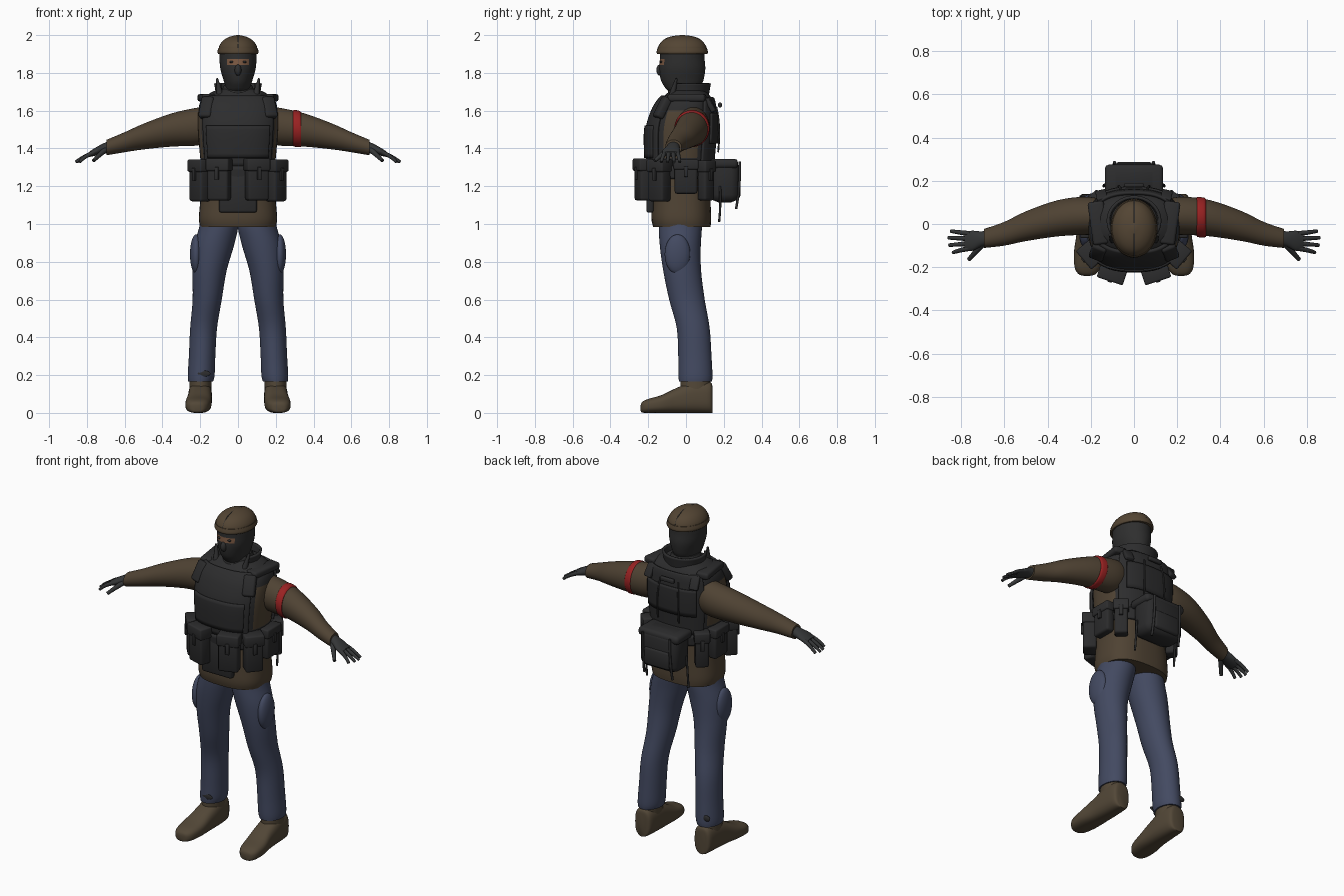
import bpy, bmesh, math
from mathutils import Vector, Matrix

default_cube = bpy.data.objects.get("Cube")
if default_cube:
    bpy.data.objects.remove(default_cube, do_unlink=True)


def make_material(name, red, green, blue):
    material = bpy.data.materials.new(name)
    material.use_nodes = True
    colour = (red, green, blue, 1)
    material.diffuse_color = colour
    material.node_tree.nodes["Principled BSDF"].inputs["Base Color"].default_value = colour
    return material


denim = make_material("denim blue", .056, .068, .12)
brown = make_material("jacket brown", .078, .055, .033)
cap_brown = make_material("cap brown", .088, .06, .034)
boot_brown = make_material("boot brown", .085, .063, .038)
black = make_material("vest black", .026, .026, .027)
pouch_black = make_material("pouch black", .024, .024, .025)
mask_grey = make_material("mask grey", .028, .028, .028)
glove_grey = make_material("glove grey", .034, .036, .037)
red = make_material("armband red", .32, .016, .016)
skin = make_material("skin", .2, .1, .055)


def finish(name, bm, materials, paint=None, sharp=40):
    """Turn a bmesh into a shaded object, painting faces by a rule."""
    mesh = bpy.data.meshes.new(name)
    bmesh.ops.recalc_face_normals(bm, faces=bm.faces)
    bm.normal_update()
    for face in bm.faces:
        face.smooth = True
        if paint and paint(face.calc_center_median(), face.normal):
            face.material_index = 1
    bm.to_mesh(mesh)
    bm.free()
    mesh.set_sharp_from_angle(angle=math.radians(sharp))
    for material in materials:
        mesh.materials.append(material)
    obj = bpy.data.objects.new(name, mesh)
    bpy.context.collection.objects.link(obj)
    return obj


def spline(rings, steps):
    """Smoothly interpolate the given sections."""
    rows = [Vector(r) for r in rings]
    rows = [rows[0]] + rows + [rows[-1]]
    result = []
    for a, b, c, d in zip(rows, rows[1:], rows[2:], rows[3:]):
        for i in range(steps):
            t = i / steps
            result.append(b + (c - a) * t / 2 + (a * 2 - b * 5 + c * 4 - d) * t * t / 2
                          + (b * 3 - a - c * 3 + d) * t ** 3 / 2)
    return result + [rows[-1]]


def loft(name, rings, materials, axis="z", side=1, power=2, steps=4, arc=None,
         thickness=.014, paint=None, sides=40):
    """Skin sections (position, centre, centre, radius, radius) along an axis."""
    bm = bmesh.new()
    start, end = arc or (0, 360)
    count = sides if arc is None else sides + 1
    rows = []
    for s, cu, cv, ru, rv in spline(rings, steps):
        row = []
        for i in range(count):
            a = math.radians(start + (end - start) * i / sides)
            c, n = math.cos(a), math.sin(a)
            u = cu + ru * math.copysign(abs(c) ** (2 / power), c)
            v = cv + rv * math.copysign(abs(n) ** (2 / power), n)
            x, y, z = {"x": (s, u, v), "y": (u, s, v), "z": (u, v, s)}[axis]
            row.append(bm.verts.new((x * side, y, max(z, 0))))
        rows.append(row)
    for low, high in zip(rows, rows[1:]):
        for i in range(sides):
            j = (i + 1) % count
            bm.faces.new((low[i], low[j], high[j], high[i]))
    if arc is None:
        bm.faces.new(rows[0])
        bm.faces.new(rows[-1])
    obj = finish(name, bm, materials, paint)
    if arc:
        solid = obj.modifiers.new("thickness", "SOLIDIFY")
        solid.thickness, solid.offset = thickness, 0
    return obj


def box(name, location, size, material, turn=0, tilt=0, bevel=.012):
    """Rounded block, tilted about x and then turned about z."""
    bm = bmesh.new()
    bmesh.ops.create_cube(bm, size=1)
    bmesh.ops.scale(bm, vec=size, verts=bm.verts)
    bmesh.ops.bevel(bm, geom=bm.edges, offset=bevel, segments=2, profile=.5, affect="EDGES")
    spin = Matrix.Rotation(math.radians(turn), 4, "Z") @ Matrix.Rotation(math.radians(tilt), 4, "X")
    bm.transform(Matrix.Translation(location) @ spin)
    return finish(name, bm, [material], sharp=50)


def ball(name, location, radii, material):
    bm = bmesh.new()
    bmesh.ops.create_uvsphere(bm, u_segments=24, v_segments=14, radius=1)
    bm.transform(Matrix.Translation(location) @ Matrix.Diagonal((*radii, 1)))
    return finish(name, bm, [material])


def tube(name, points, radius, material, taper=1):
    """Round cord through points, thinning toward its tip."""
    curve = bpy.data.curves.new(name, "CURVE")
    curve.dimensions = "3D"
    curve.bevel_depth, curve.bevel_resolution = radius, 3
    curve.use_fill_caps = True
    line = curve.splines.new("NURBS")
    line.points.add(len(points) - 1)
    line.use_endpoint_u = True
    line.order_u = 3
    for i, (point, place) in enumerate(zip(line.points, points)):
        point.co = (*place, 1)
        point.radius = 1 + (taper - 1) * i / (len(points) - 1)
    curve.materials.append(material)
    obj = bpy.data.objects.new(name, curve)
    bpy.context.collection.objects.link(obj)


def pouch(name, x, y, z, size, turn):
    """Pouch with a closing flap and a pull tab."""
    wide, deep, tall = size
    box(name, (x, y, z), size, pouch_black, turn)
    box(name + "_flap", (x, y, z + tall * .36), (wide + .012, deep + .014, tall * .3), black, turn, bevel=.008)
    out = Matrix.Rotation(math.radians(turn), 3, "Z") @ Vector((0, -deep / 2 - .006, 0))
    box(name + "_tab", (x + out.x, y + out.y, z + tall * .15), (.022, .012, tall * .3), black, turn, bevel=.003)


# Head, eye opening and cap
loft("masked_head", [(1.6, 0, .01, .085, .08), (1.68, 0, 0, .068, .075), (1.72, 0, -.017, .066, .092),
                     (1.76, 0, -.02, .076, .112), (1.82, 0, -.02, .093, .122), (1.88, 0, -.02, .098, .118),
                     (1.94, 0, -.02, .098, .118)], [mask_grey, skin], steps=8, sides=48,
     paint=lambda p, n: 1.843 < p.z < 1.873 and p.y < -.09 and abs(p.x) < .062)
ball("nose", (0, -.137, 1.815), (.018, .02, .03), mask_grey)
loft("cap_dome", [(1.91, 0, -.02, .103, .13), (1.94, 0, -.02, .1, .126), (1.97, 0, -.02, .08, .104),
                  (1.99, 0, -.02, .048, .064), (2, 0, -.02, .008, .01)], [cap_brown])
loft("cap_band", [(1.9, 0, -.02, .104, .132), (1.91, 0, -.02, .109, .136), (1.932, 0, -.02, .104, .131)], [cap_brown])
tube("cap_seam", [(0, -.15, 1.925), (0, -.135, 1.965), (0, -.075, 1.996), (0, .035, 1.996), (0, .095, 1.965),
                  (0, .11, 1.925)], .003, black)

# Jacket body and armoured vest
loft("jacket_body", [(.985, 0, -.022, .2, .152), (1.03, 0, -.025, .207, .158), (1.12, 0, -.025, .2, .155),
                     (1.3, 0, -.025, .185, .15)], [brown], power=2.6)
vest = [(1.24, 0, -.03, .188, .158), (1.35, 0, -.03, .2, .168), (1.5, 0, -.025, .212, .174),
        (1.6, 0, -.012, .21, .158), (1.66, 0, .002, .192, .135), (1.7, 0, .01, .135, .1), (1.715, 0, .01, .09, .08)]
loft("vest", vest, [black, brown], power=2.5,
     paint=lambda p, n: abs(n.x) > .88 and 1.36 < p.z < 1.6)


def vest_panel(name, low, high, half_angle, facing, gap, material):
    rows = [row for row in spline(vest, 6) if low <= row[0] <= high]
    rings = [(z, cx, cy, rx + gap, ry + gap) for z, cx, cy, rx, ry in rows]
    loft(name, rings, [material], power=2.5, steps=1, arc=(facing - half_angle, facing + half_angle))


vest_panel("front_plate", 1.3, 1.68, 52, 270, .008, black)
vest_panel("chest_pocket", 1.34, 1.53, 42, 270, .016, pouch_black)
vest_panel("back_plate", 1.3, 1.67, 55, 90, .008, black)
vest_panel("back_pocket", 1.42, 1.6, 40, 90, .018, pouch_black)
vest_panel("waist_belt_front", 1.24, 1.31, 90, 270, .014, black)
vest_panel("waist_belt_back", 1.24, 1.31, 90, 90, .014, black)
box("groin_flap", (0, -.19, 1.17), (.2, .04, .22), black)
loft("neck_scarf", [(1.65, 0, .005, .1, .1), (1.69, 0, 0, .092, .098), (1.735, 0, 0, .074, .08)], [mask_grey])
loft("collar", [(1.66, 0, .01, .11, .1), (1.7, 0, .012, .112, .105), (1.745, 0, .015, .12, .11)],
     [black], arc=(-38, 218))

# Rear pack with hanging straps
box("rear_pack", (0, .205, 1.23), (.25, .15, .23), pouch_black, bevel=.04)
box("rear_pack_lid", (0, .2, 1.32), (.27, .15, .05), black, bevel=.018)
box("rear_pack_pocket", (0, .27, 1.19), (.17, .035, .11), black, bevel=.014)
box("rear_handle", (0, .18, 1.63), (.09, .02, .025), black, bevel=.006)

for side, label in ((1, "left"), (-1, "right")):
    # Trousers and boots
    loft(label + "_trouser_leg", [(.165, .198, .05, .066, .087), (.2, .195, .05, .071, .09), (.3, .19, .047, .07, .088),
                                  (.45, .182, .038, .071, .087), (.6, .163, .005, .077, .094),
                                  (.75, .151, -.02, .09, .1), (.88, .128, -.03, .105, .108),
                                  (.98, .103, -.03, .103, .114), (1.04, .1, -.03, .095, .11)], [denim], side=side)
    ball(label + "_thigh_pocket", (.222 * side, -.045, .84), (.032, .068, .105), denim)
    loft(label + "_boot", [(.14, .2, .07, .03, .07), (.125, .2, .082, .053, .082), (.04, .2, .083, .062, .083),
                           (-.05, .203, .066, .064, .066), (-.13, .21, .047, .068, .047),
                           (-.2, .215, .037, .06, .037), (-.232, .217, .03, .04, .028),
                           (-.24, .217, .026, .015, .015)], [boot_brown], axis="y", side=side, power=2.7)
    loft(label + "_boot_cuff", [(.1, .2, .05, .058, .08), (.19, .198, .05, .058, .079)], [boot_brown], side=side)

    # Sleeve, glove and fingers
    loft(label + "_sleeve", [(.13, .03, 1.53, .08, .095), (.22, .038, 1.515, .088, .1), (.35, .027, 1.498, .084, .088),
                             (.5, -.01, 1.463, .069, .068), (.6, -.045, 1.433, .055, .053),
                             (.695, -.067, 1.405, .044, .041)], [brown], axis="x", side=side)
    loft(label + "_palm", [(.67, -.064, 1.41, .034, .033), (.71, -.07, 1.4, .036, .028), (.75, -.078, 1.385, .047, .022),
                           (.785, -.08, 1.37, .043, .015)], [glove_grey], axis="x", side=side)
    for finger, base, tip, reach in (("little", -.045, -.033, .848), ("ring", -.068, -.064, .86),
                                     ("middle", -.09, -.098, .856), ("index", -.112, -.132, .838)):
        tube(f"{label}_{finger}_finger", [(.76 * side, base, 1.38), (.81 * side, (base + tip) / 2, 1.362),
                                          (reach * side, tip, 1.328)], .0125, glove_grey, .65)
    tube(label + "_thumb", [(.7 * side, -.09, 1.395), (.73 * side, -.125, 1.37), (.765 * side, -.165, 1.335)],
         .016, glove_grey, .6)

    # Shoulder gear and collar points
    box(label + "_shoulder_pad", (.165 * side, .005, 1.668), (.075, .2, .04), black, -8 * side)
    box(label + "_shoulder_pouch", (.165 * side, -.125, 1.615), (.07, .045, .12), pouch_black, 22 * side, -28)
    box(label + "_shoulder_buckle", (.15 * side, .13, 1.63), (.05, .025, .08), pouch_black, -12 * side, 30, .006)
    tube(label + "_collar_point", [(.095 * side, -.075, 1.67), (.1 * side, -.065, 1.72), (.112 * side, -.05, 1.77)],
         .02, black, .3)

    # Belt pouches from front to back
    pouch(label + "_front_pouch", .1 * side, -.225, 1.235, (.115, .07, .22), 18 * side)
    pouch(label + "_hip_pouch", .2 * side, -.14, 1.23, (.1, .075, .22), 50 * side)
    pouch(label + "_side_pouch", .217 * side, .0, 1.25, (.12, .05, .18), 90 * side)
    pouch(label + "_back_pouch", .18 * side, .105, 1.23, (.075, .06, .21), 138 * side)
    tube(label + "_pack_strap", [(.09 * side, .285, 1.33), (.09 * side, .288, 1.2), (.095 * side, .265, 1.08)],
         .007, black)
    tube(label + "_hanging_strap", [(.13 * side, .18, 1.2), (.14 * side, .185, 1.1), (.14 * side, .175, 1.01)],
         .006, black)
    tube(label + "_back_cord", [(.06 * side, .16, 1.62), (.075 * side, .185, 1.52), (.07 * side, .17, 1.38)],
         .005, black)
    ball(label + "_eye", (.034 * side, -.131, 1.858), (.011, .008, .006), black)

# Armband and worn trouser patches
loft("armband", [(.29, .033, 1.508, .088, .09), (.297, .032, 1.507, .093, .097), (.325, .03, 1.503, .092, .096),
                 (.334, .028, 1.5, .087, .09)], [red], axis="x")
ball("front_worn_patch", (-.18, -.036, .208), (.034, .005, .016), black)
ball("rear_worn_patch", (-.225, .129, .22), (.028, .008, .018), black)
